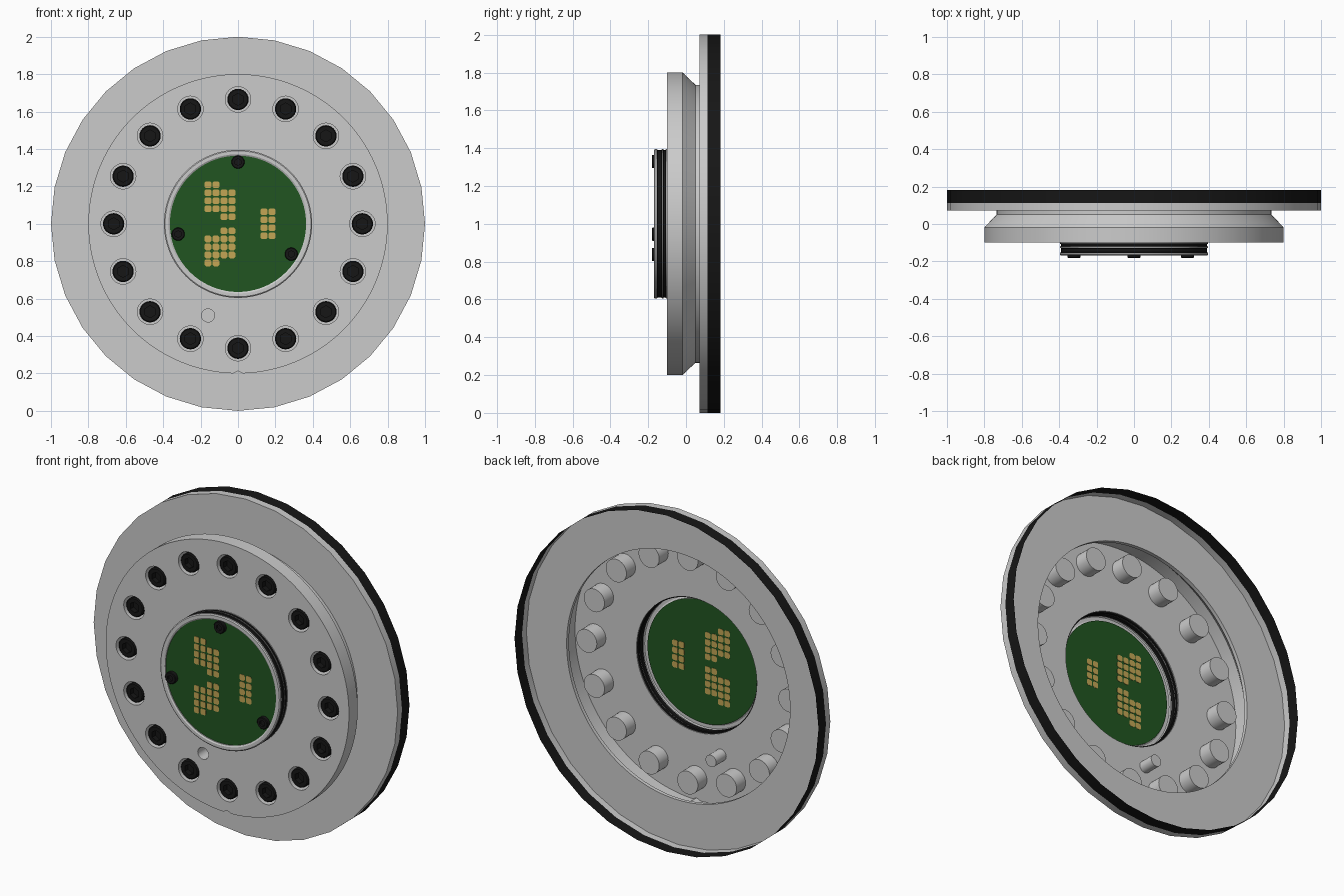
import bpy, bmesh
from math import sin, cos, pi, radians

if "Cube" in bpy.data.objects:
    bpy.data.objects.remove(bpy.data.objects["Cube"])

CZ = 1.0  # height of the wheel axis


def ring(bm, r, y, n, c=(0, CZ), notch=False):
    """Circle of vertices around the y axis, optionally with a small notch at the bottom."""
    out = []
    for i in range(n):
        q = r - 0.013 if notch and i == n // 2 else r
        a = 2 * pi * i / n
        out.append(bm.verts.new((c[0] + q * sin(a), y, c[1] + q * cos(a))))
    return out


def lathe(bm, profile, n, c=(0, CZ), notch=False):
    """Revolve (radius, y) points about the y axis."""
    rings = [ring(bm, r, y, n, c, notch and r > 0.75) for r, y in profile]
    for a, b in zip(rings, rings[1:]):
        for i in range(n):
            j = (i + 1) % n
            bm.faces.new((a[i], a[j], b[j], b[i]))


def sheet(bm, loops):
    """Flat face bounded by an outer loop and any number of hole loops."""
    edges = []
    for l in loops:
        edges += [bm.edges.new((l[i - 1], l[i])) for i in range(len(l))]
    bmesh.ops.triangle_fill(bm, use_beauty=True, edges=edges, normal=(0, -1, 0))


def finish(name, bm, mat=None):
    bmesh.ops.remove_doubles(bm, verts=bm.verts, dist=1e-5)
    bmesh.ops.recalc_face_normals(bm, faces=bm.faces)
    me = bpy.data.meshes.new(name)
    bm.to_mesh(me)
    bm.free()
    ob = bpy.data.objects.new(name, me)
    bpy.context.collection.objects.link(ob)
    if mat:
        me.materials.append(mat)
    return ob


def material(name, rgb):
    m = bpy.data.materials.new(name)
    m.diffuse_color = (*rgb, 1)
    m.use_nodes = True
    m.node_tree.nodes["Principled BSDF"].inputs["Base Color"].default_value = m.diffuse_color
    return m


black = material("black", (0.008, 0.008, 0.008))
green = material("board_green", (0.015, 0.09, 0.015))
gold = material("pad_gold", (0.55, 0.38, 0.09))

# outer flange with 32 sides and its open black rim
bm = bmesh.new()
sheet(bm, [ring(bm, 1, 0.072, 32), ring(bm, 0.735, 0.072, 192)])
lathe(bm, [(1, 0.072), (1, 0.113)], 32)
finish("outer_flange", bm)
bm = bmesh.new()
lathe(bm, [(1, 0.113), (1, 0.183)], 32)
finish("rim_band", bm, black)

# hub shell: perforated front plate, side wall and tapered neck
FRONT = -0.1
bolts = [(0.665 * sin(radians(22.5 * i)), CZ + 0.665 * cos(radians(22.5 * i))) for i in range(16)]
pin = (-0.16, 0.51)
bm = bmesh.new()
sheet(bm, [ring(bm, 0.8, FRONT, 192, notch=True), ring(bm, 0.405, FRONT, 96),
           ring(bm, 0.035, FRONT, 24, pin)]
      + [ring(bm, 0.068, FRONT, 32, c) for c in bolts])
lathe(bm, [(0.8, FRONT), (0.8, -0.018), (0.735, 0.05), (0.735, 0.072)], 192, notch=True)
finish("hub_shell", bm)

# blind pockets behind the plate
bm = bmesh.new()
for c in bolts:
    lathe(bm, [(0.068, FRONT), (0.068, -0.015), (0, -0.015)], 32, c)
lathe(bm, [(0.035, FRONT), (0.035, -0.005), (0, -0.005)], 24, pin)
finish("pockets", bm)


def socket_screw(bm, c, r, front, back, hexr, depth):
    """Cylindrical head with chamfered edge and hexagonal socket."""
    ch = r * 0.1
    lathe(bm, [(r, back), (r, front + ch), (r - ch, front)], 24, c)
    sheet(bm, [ring(bm, r - ch, front, 24, c), ring(bm, hexr, front, 6, c)])
    lathe(bm, [(hexr, front), (hexr, front + depth), (0, front + depth)], 6, c)


# mounting bolts and board screws
bm = bmesh.new()
for c in bolts:
    socket_screw(bm, c, 0.057, -0.095, -0.016, 0.032, 0.03)
finish("mounting_bolts", bm, black)
BOARD = -0.158
bm = bmesh.new()
for c in ((0, 1.33), (-0.32, 0.945), (0.285, 0.838)):
    socket_screw(bm, c, 0.035, -0.181, BOARD, 0.018, 0.012)
finish("board_screws", bm, black)

# centre module: grey bezel, grey spacers and black seals
bm = bmesh.new()
lathe(bm, [(0.364, BOARD), (0.364, -0.164), (0.372, -0.169), (0.39, -0.169),
           (0.396, -0.164), (0.396, -0.154)], 96)
lathe(bm, [(0.396, -0.127), (0.396, -0.121)], 96)
lathe(bm, [(0.396, -0.105), (0.396, FRONT), (0.405, FRONT)], 96)
finish("centre_bezel", bm)
bm = bmesh.new()
lathe(bm, [(0.396, -0.154), (0.39, -0.151), (0.39, -0.13), (0.396, -0.127)], 96)
lathe(bm, [(0.396, -0.121), (0.39, -0.118), (0.39, -0.108), (0.396, -0.105)], 96)
finish("seal_rings", bm, black)

# circuit board
bm = bmesh.new()
lathe(bm, [(0.364, BOARD), (0, BOARD)], 96)
finish("circuit_board", bm, green)

# contact pads with rounded corners, showing on both sides of the board
P = 0.0428
cells = []
for col in range(4):
    for row in range(4):
        z = 0.209 - P * (row + (col > 1))
        cells += [(-0.161 + P * col, z), (-0.161 + P * col, -z)]
cells += [(0.139 + P * c, 0.064 - P * r) for c in range(2) for r in range(4)]
bm = bmesh.new()
h, k = 0.018, 0.011
outline = [(h, k), (k, h), (-k, h), (-h, k), (-h, -k), (-k, -h), (k, -h), (h, -k)]
for x, z in cells:
    a, b = [[bm.verts.new((x + u, y, CZ + z + v)) for u, v in outline]
            for y in (BOARD - 0.002, BOARD + 0.002)]
    bm.faces.new(a)
    bm.faces.new(b[::-1])
    for i in range(8):
        bm.faces.new((a[i - 1], a[i], b[i], b[i - 1]))
finish("contact_pads", bm, gold)

# smooth round walls, keep edges sharp
for ob in bpy.context.collection.objects:
    ob.select_set(True)
    bpy.context.view_layer.objects.active = ob
bpy.ops.object.shade_smooth_by_angle(angle=radians(25))
